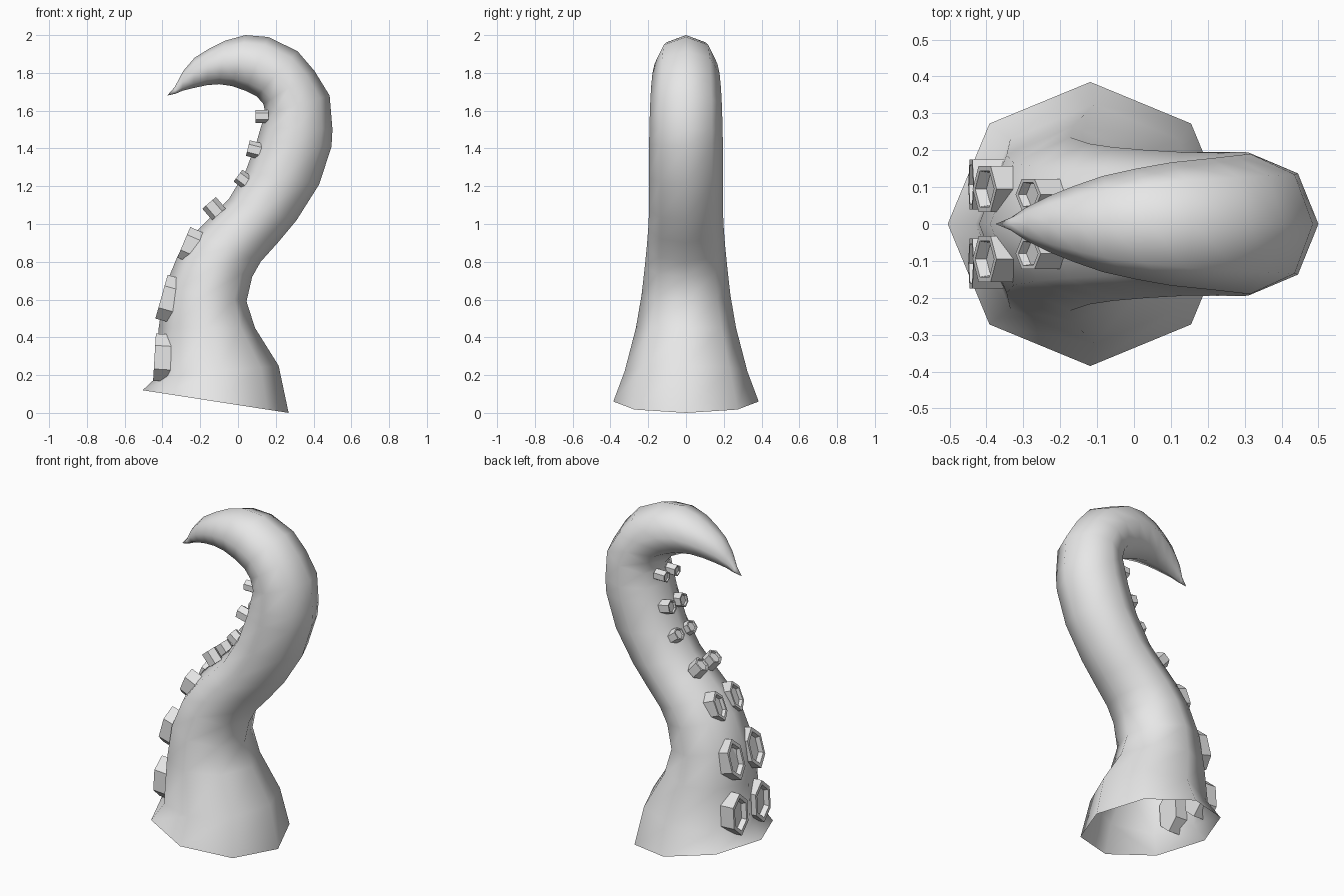
import bpy
import math
from mathutils import Vector

if "Cube" in bpy.data.objects:
    bpy.data.objects.remove(bpy.data.objects["Cube"])

grey = bpy.data.materials.new("plain_grey")
grey.diffuse_color = (0.8, 0.8, 0.8, 1)
grey.use_nodes = True
grey.node_tree.nodes["Principled BSDF"].inputs["Base Color"].default_value = grey.diffuse_color


def make_object(name, verts, faces, angle):
    mesh = bpy.data.meshes.new(name)
    mesh.from_pydata(verts, [], faces)
    mesh.materials.append(grey)
    obj = bpy.data.objects.new(name, mesh)
    bpy.context.collection.objects.link(obj)
    bpy.ops.object.select_all(action='DESELECT')
    bpy.context.view_layer.objects.active = obj
    obj.select_set(True)
    bpy.ops.object.shade_smooth_by_angle(angle=math.radians(angle))
    return obj


def bridge(rings, sides):
    return [(r * sides + i, r * sides + (i + 1) % sides,
             (r + 1) * sides + (i + 1) % sides, (r + 1) * sides + i)
            for r in range(rings - 1) for i in range(sides)]


# Tentacle sections: inner x, z, outer x, z, half width
SECTIONS = [
    (-.505, .12, .268, 0, .385), (-.43, .19, .215, .25, .325),
    (-.42, .45, .09, .45, .265), (-.39, .66, .045, .59, .235),
    (-.32, .83, .075, .72, .218), (-.23, .95, .12, .80, .208),
    (-.13, 1.05, .21, .90, .20), (-.05, 1.13, .31, 1.02, .195),
    (.04, 1.28, .43, 1.21, .195), (.10, 1.44, .495, 1.41, .195),
    (.12, 1.51, .50, 1.50, .194), (.145, 1.58, .485, 1.68, .19),
    (.135, 1.635, .405, 1.81, .185), (.10, 1.675, .315, 1.915, .178),
    (.04, 1.705, .16, 1.99, .167), (-.03, 1.73, .04, 2.0, .15),
    (-.10, 1.74, -.07, 1.97, .13), (-.165, 1.735, -.15, 1.93, .105),
    (-.235, 1.72, -.23, 1.88, .075), (-.295, 1.705, -.29, 1.81, .045),
    (-.33, 1.69, -.335, 1.725, .018),
]

# Eight-sided tapering body, open at the base, closed to a point at the tip
verts = []
for ix, iz, ox, oz, half in SECTIONS:
    mid = Vector(((ix + ox) / 2, 0, (iz + oz) / 2))
    arm = Vector(((ox - ix) / 2, 0, (oz - iz) / 2))
    for k in range(8):
        a = k * math.tau / 8
        verts.append(mid + arm * math.cos(a) + Vector((0, half * math.sin(a), 0)))
faces = bridge(len(SECTIONS), 8)
tip = len(verts)
verts.append(Vector((-.375, 0, 1.68)))
faces += [(tip - 8 + i, tip - 8 + (i + 1) % 8, tip) for i in range(8)]
make_object("tentacle", verts, faces, 80)

# Sucker pairs: face x, z, side offset, height, width, depth, facing x, z
SUCKERS = [
    (-.442, .295, .107, .25, .135, .11, -1, .06),
    (-.405, .615, .095, .24, .125, .10, -.96, .27),
    (-.287, .903, .080, .175, .085, .09, -.92, .39),
    (-.153, 1.112, .062, .095, .075, .08, -.65, .76),
    (.000, 1.256, .060, .078, .068, .07, -.80, .60),
    (.052, 1.402, .056, .085, .068, .07, -.97, .24),
    (.092, 1.57, .050, .068, .055, .07, -1, 0),
]

# Six-sided suckers with a rim and a sunken face
for n, (x, z, y, height, width, depth, fx, fz) in enumerate(SUCKERS, 1):
    face_dir = Vector((fx, 0, fz)).normalized()
    up = Vector((face_dir.z, 0, -face_dir.x))
    for side, label in ((-1, "front"), (1, "back")):
        centre = Vector((x, side * y, z))
        verts = []
        for scale, offset in ((1, -depth), (1, 0), (.78, 0), (.7, -.12 * height)):
            for k in range(6):
                a = k * math.tau / 6
                across = Vector((0, width / 2 * math.sin(a) / math.sin(math.pi / 3), 0))
                verts.append(centre + face_dir * offset
                             + scale * (up * height / 2 * math.cos(a) + across))
        faces = bridge(4, 6) + [tuple(range(5, -1, -1)), tuple(range(18, 24))]
        make_object(f"sucker_{n}_{label}", verts, faces, 30)
